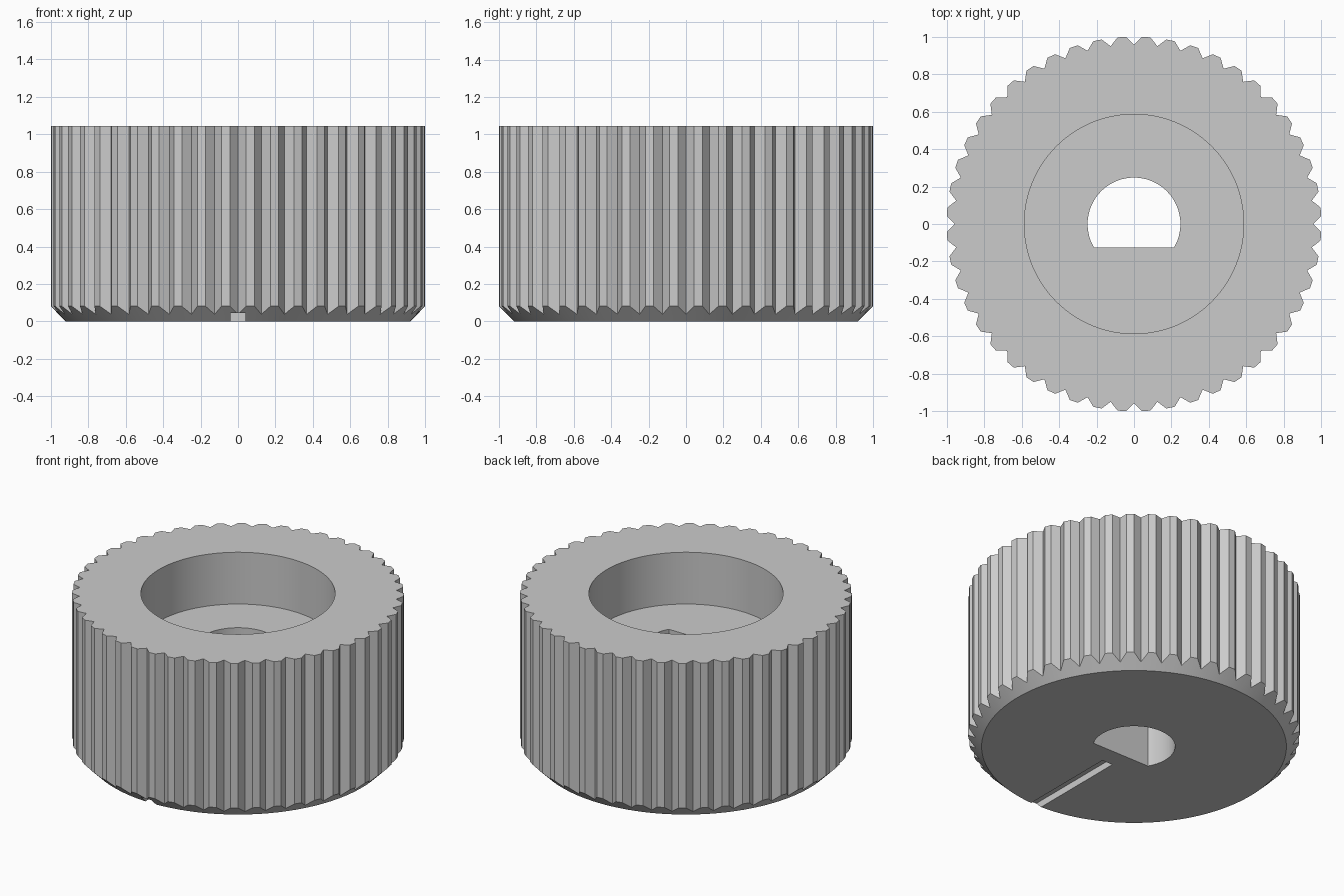
import bpy
import math

cube = bpy.data.objects.get("Cube")
if cube:
    bpy.data.objects.remove(cube, do_unlink=True)

HEIGHT = 1.045
OUTER = 1.001
BASE_RADIUS = 0.92
GROOVES = 48
GROOVE_DEPTH = 0.043
GROOVE_HALF_ANGLE = math.asin(GROOVE_DEPTH / OUTER)
BORE_RADIUS, BORE_FLOOR = 0.586, 0.70
SHAFT_RADIUS, SHAFT_FLAT = 0.248, -0.125

grey = bpy.data.materials.new("plain grey")
grey.use_nodes = True
grey.diffuse_color = (0.6, 0.6, 0.6, 1)
grey.node_tree.nodes["Principled BSDF"].inputs["Base Color"].default_value = (0.6, 0.6, 0.6, 1)


def polar(radius, angle):
    return (radius * math.cos(angle), radius * math.sin(angle))


def level(outline, z):
    return [(x, y, z) for x, y in outline]


def loft(name, rings):
    """Closed solid through a stack of rings of points."""
    n = len(rings[0])
    verts = [point for ring in rings for point in ring]
    faces = [tuple(reversed(range(n))), tuple(range(len(verts) - n, len(verts)))]
    for r in range(len(rings) - 1):
        for i in range(n):
            j = (i + 1) % n
            faces.append((r * n + i, r * n + j, (r + 1) * n + j, (r + 1) * n + i))
    mesh = bpy.data.meshes.new(name)
    mesh.from_pydata(verts, [], faces)
    mesh.materials.append(grey)
    obj = bpy.data.objects.new(name, mesh)
    bpy.context.collection.objects.link(obj)
    return obj


def cut(target, name, outline, bottom, top):
    """Cut a prism out of the target and discard the helper."""
    tool = loft(name, [level(outline, bottom), level(outline, top)])
    tool.hide_render = True
    mod = target.modifiers.new(name, "BOOLEAN")
    mod.operation = "DIFFERENCE"
    mod.solver = "EXACT"
    mod.object = tool
    bpy.context.view_layer.objects.active = target
    bpy.ops.object.modifier_apply(modifier=mod.name)
    bpy.data.objects.remove(tool, do_unlink=True)


# Knurled body: V grooves between flat-topped teeth, all meeting a 45 degree chamfer
rim = []
step = 2 * math.pi / GROOVES
for i in range(GROOVES):
    rim.append((OUTER - GROOVE_DEPTH, i * step))
    rim.append((OUTER, i * step + GROOVE_HALF_ANGLE))
    rim.append((OUTER, (i + 1) * step - GROOVE_HALF_ANGLE))
base_ring = [(*polar(BASE_RADIUS, a), 0) for r, a in rim]
chamfer_ring = [(*polar(r, a), r - BASE_RADIUS) for r, a in rim]
top_ring = [(*polar(r, a), HEIGHT) for r, a in rim]
knob = loft("knurled_knob", [base_ring, chamfer_ring, top_ring])

# Wide recess in the top
recess = [polar(BORE_RADIUS, 2 * math.pi * (i + 0.3) / 128) for i in range(128)]
cut(knob, "recess_cutter", recess, BORE_FLOOR, 1.3)

# D-shaped shaft hole, flat towards the front
start = math.asin(SHAFT_FLAT / SHAFT_RADIUS)
sweep = math.pi - 2 * start
d_shape = [polar(SHAFT_RADIUS, start + sweep * i / 48) for i in range(49)]
cut(knob, "shaft_cutter", d_shape, -0.2, 1.3)

# Marker slot under the front
w = 0.039
slot = [(-w, -1.2), (w, -1.2), (w, -0.25), (-w, -0.25)]
cut(knob, "slot_cutter", slot, -0.1, 0.045)

bpy.ops.object.select_all(action="DESELECT")
knob.select_set(True)
bpy.context.view_layer.objects.active = knob
bpy.ops.object.shade_smooth_by_angle(angle=math.radians(25))
